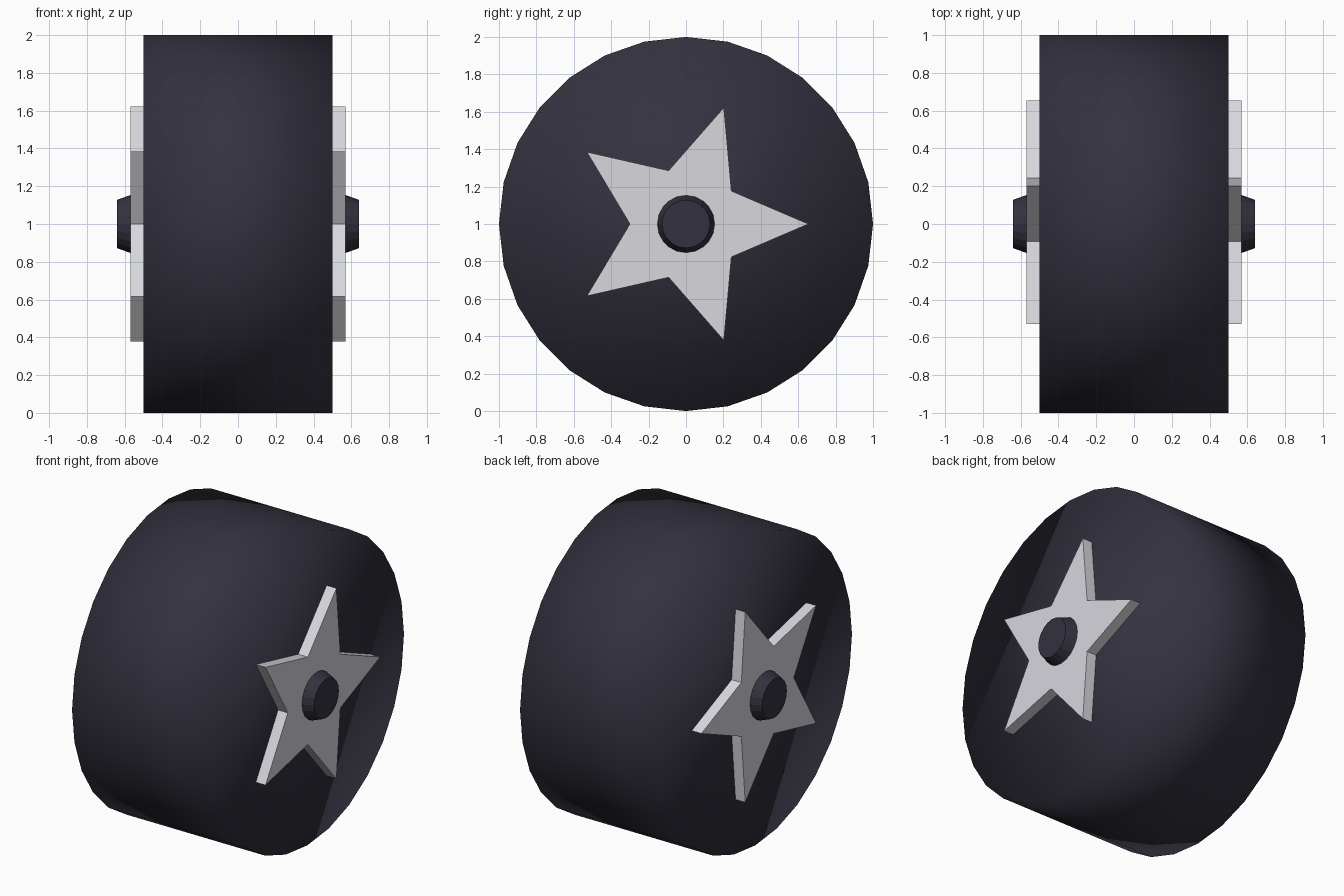
import bpy
import bmesh
from math import cos, sin, pi, radians
from mathutils import Matrix

cube = bpy.data.objects.get("Cube")
if cube:
    bpy.data.objects.remove(cube, do_unlink=True)


def make_material(name, colour):
    mat = bpy.data.materials.new(name)
    mat.use_nodes = True
    mat.diffuse_color = (*colour, 1)
    mat.node_tree.nodes["Principled BSDF"].inputs["Base Color"].default_value = (*colour, 1)
    return mat


rubber = make_material("dark rubber", (0.033, 0.031, 0.049))
metal = make_material("pale metal", (0.68, 0.68, 0.73))


def ring(sides, radius, inner=None):
    """Points around the axle; alternates two radii when inner is given."""
    points = []
    for i in range(sides):
        a = 2 * pi * i / sides
        r = inner if inner and i % 2 else radius
        points.append((r * cos(a), r * sin(a)))
    return points


def loft(name, start, end, x0, x1, mat):
    """Solid between two matching outlines, along the x axle."""
    bm = bmesh.new()
    a = [bm.verts.new((x0, y, z)) for y, z in start]
    b = [bm.verts.new((x1, y, z)) for y, z in end]
    bm.faces.new(a)
    bm.faces.new(b)
    for i in range(len(a)):
        j = (i + 1) % len(a)
        bm.faces.new((a[i], a[j], b[j], b[i]))
    bmesh.ops.recalc_face_normals(bm, faces=bm.faces)
    mesh = bpy.data.meshes.new(name)
    bm.to_mesh(mesh)
    bm.free()
    mesh.materials.append(mat)
    obj = bpy.data.objects.new(name, mesh)
    obj.location.z = 1
    bpy.context.collection.objects.link(obj)
    return obj


# Tyre: soft shading runs across the rim
tyre_outline = ring(28, 1)
tyre = loft("tyre", tyre_outline, tyre_outline, -0.5, 0.5, rubber)
tyre.data.shade_smooth()

# Star plate and tapered hub cap on each side
star = ring(10, 0.655, 0.3)
for side, s in (("left", 1), ("right", -1)):
    loft(side + "_star_plate", star, star, s * 0.5, s * 0.57, metal)
    loft(side + "_hub_cap", ring(20, 0.155), ring(20, 0.128), s * 0.565, s * 0.64, rubber)
